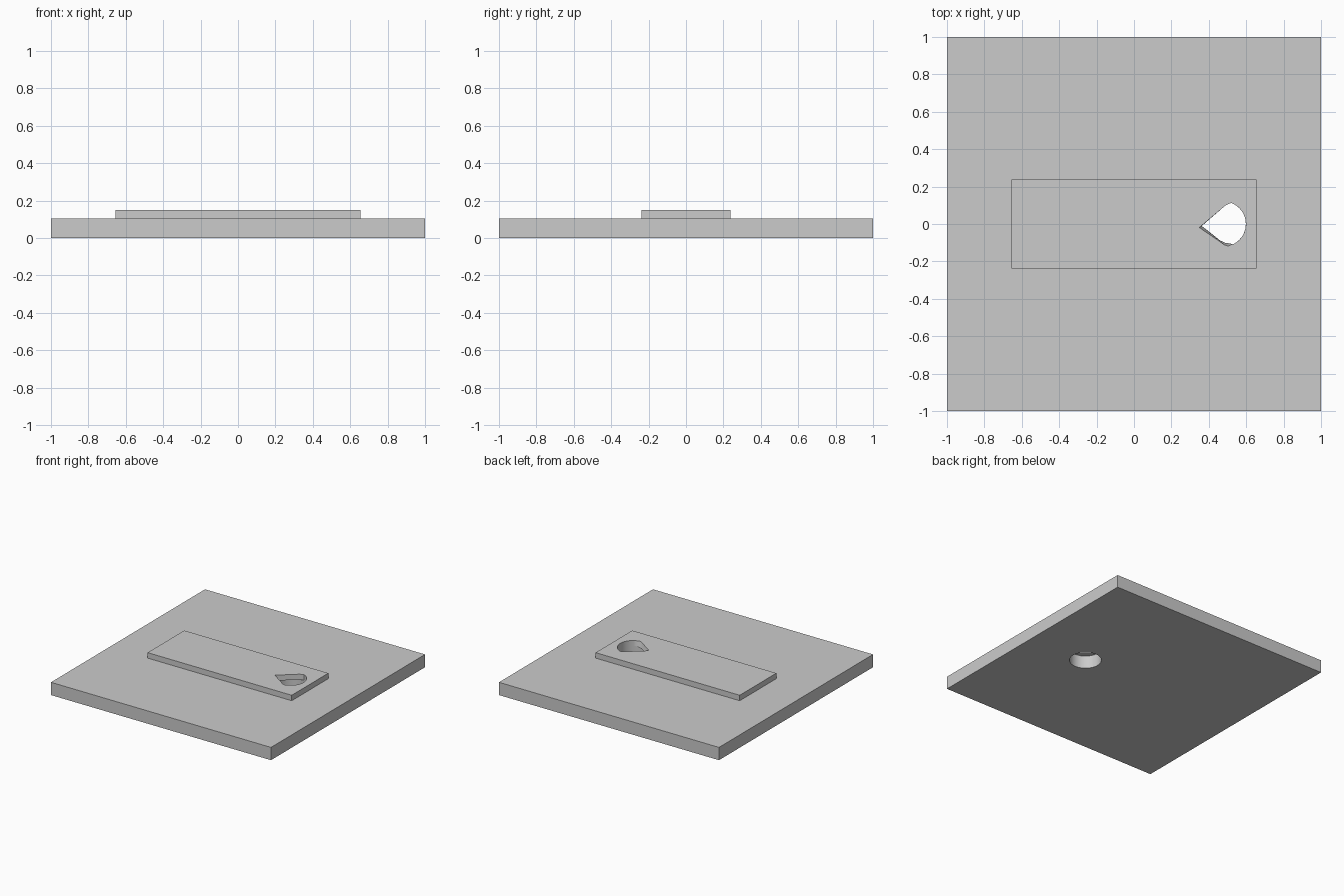
import bpy, bmesh
from math import radians, cos, sin

if "Cube" in bpy.data.objects:
    bpy.data.objects.remove(bpy.data.objects["Cube"])

CX, R = 0.478, 0.12      # round part of the opening
Z_SPLIT = 0.105          # top of the base plate


def loft(name, rings):
    """Closed solid through (z, outline) rings with equal point counts."""
    bm = bmesh.new()
    loops = [[bm.verts.new((x, y, z)) for x, y in pts] for z, pts in rings]
    n = len(loops[0])
    for a, b in zip(loops, loops[1:]):
        for i in range(n):
            j = (i + 1) % n
            bm.faces.new((a[i], a[j], b[j], b[i]))
    bm.faces.new(loops[0][::-1])
    bm.faces.new(loops[-1])
    bmesh.ops.recalc_face_normals(bm, faces=bm.faces[:])
    mesh = bpy.data.meshes.new(name)
    bm.to_mesh(mesh)
    bm.free()
    ob = bpy.data.objects.new(name, mesh)
    bpy.context.collection.objects.link(ob)
    return ob


def slab(name, hx, hy, z0, z1):
    pts = [(-hx, -hy), (hx, -hy), (hx, hy), (-hx, hy)]
    return loft(name, [(z0, pts), (z1, pts)])


def arc(a0, a1, n):
    angles = [radians(a0 + (a1 - a0) * i / n) for i in range(n + 1)]
    return [(CX + R * cos(a), R * sin(a)) for a in angles]


def cut(ob, cutter):
    cutter.hide_render = True
    mod = ob.modifiers.new("opening", 'BOOLEAN')
    mod.operation = 'DIFFERENCE'
    mod.solver = 'EXACT'
    mod.object = cutter
    bpy.context.view_layer.objects.active = ob
    bpy.ops.object.modifier_apply(modifier=mod.name)
    bpy.data.objects.remove(cutter, do_unlink=True)


# Base plate with a round hole
base = slab("base_plate", 1, 1, 0, Z_SPLIT)
circle = arc(0, 360, 40)[:-1]
cut(base, loft("round_cutter", [(-0.05, circle), (0.2, circle)]))

# Raised bar with a teardrop hole, its wall slanting on one side
bar = slab("raised_bar", 0.655, 0.238, Z_SPLIT, 0.15)
shared = arc(-64, 70, 16) + [(0.49, 0.1)]
upper = [(0.348, -0.02), (0.485, -0.114), (0.505, -0.12)] + shared
lower = [(0.363, -0.01), (0.46, -0.087), (0.49, -0.1)] + shared
cut(bar, loft("teardrop_cutter", [(0.1, lower), (0.155, upper)]))

# Smooth curved hole walls, sharp edges elsewhere
for ob in (base, bar):
    bpy.ops.object.select_all(action='DESELECT')
    ob.select_set(True)
    bpy.context.view_layer.objects.active = ob
    bpy.ops.object.shade_smooth_by_angle(angle=radians(30))
